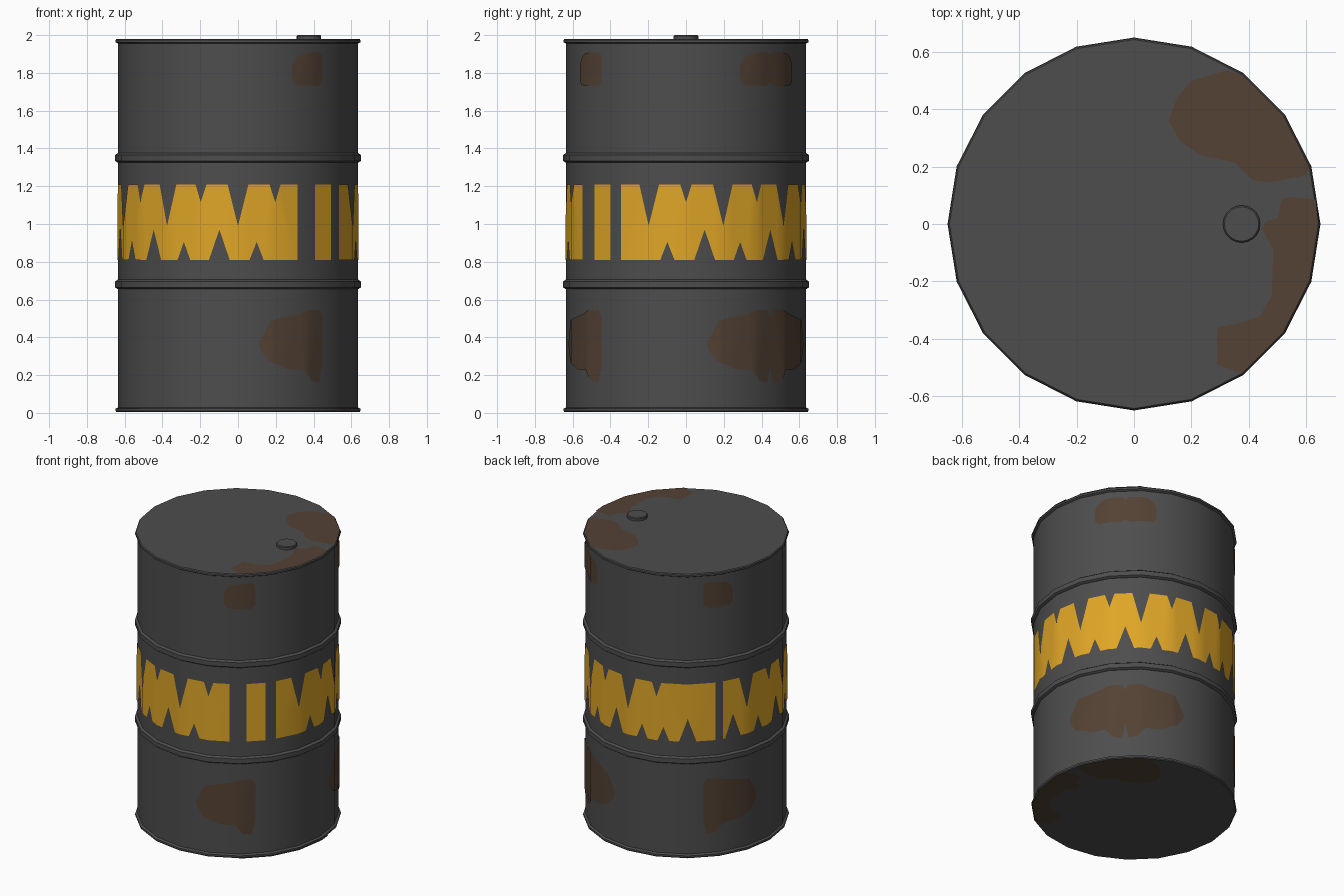
import bpy, bmesh
from math import radians, cos, sin, floor

if "Cube" in bpy.data.objects:
    bpy.data.objects.remove(bpy.data.objects["Cube"])

SIDES, R = 20, 0.635
STEP = 360 / SIDES


def material(name, rgb):
    m = bpy.data.materials.new(name)
    m.use_nodes = True
    m.diffuse_color = (*rgb, 1)
    m.node_tree.nodes["Principled BSDF"].inputs["Base Color"].default_value = (*rgb, 1)
    return m


GREY = material("dark grey metal", (0.075, 0.075, 0.075))
YELLOW = material("warning yellow", (0.74, 0.38, 0.02))
RUST = material("rust brown", (0.088, 0.054, 0.034))


def finish(bm, name, mat):
    mesh = bpy.data.meshes.new(name)
    bm.to_mesh(mesh)
    bm.free()
    mesh.materials.append(mat)
    obj = bpy.data.objects.new(name, mesh)
    bpy.context.collection.objects.link(obj)
    bpy.ops.object.select_all(action="DESELECT")
    obj.select_set(True)
    bpy.context.view_layer.objects.active = obj
    bpy.ops.object.shade_smooth_by_angle(angle=radians(30))
    return obj


def lathe(name, profile, mat=GREY, closed=False):
    """Revolve an (r, z) profile around the z axis."""
    bm = bmesh.new()
    vs = [bm.verts.new((r, 0, z)) for r, z in profile]
    pairs = list(zip(vs, vs[1:])) + ([(vs[-1], vs[0])] if closed else [])
    edges = [bm.edges.new(p) for p in pairs]
    bmesh.ops.spin(bm, geom=vs + edges, cent=(0, 0, 0), axis=(0, 0, 1),
                   angle=radians(360), steps=SIDES)
    bmesh.ops.remove_doubles(bm, verts=bm.verts, dist=1e-4)
    bmesh.ops.recalc_face_normals(bm, faces=bm.faces)
    return finish(bm, name, mat)


def flat_polygon(points):
    """Triangulated polygon facing +z."""
    bm = bmesh.new()
    face = bm.faces.new([bm.verts.new((u, v, 0)) for u, v in points])
    face.normal_update()
    if face.normal.z < 0:
        face.normal_flip()
    bmesh.ops.triangulate(bm, faces=bm.faces)
    return bm


def on_wall(deg, z, r):
    """Point on the faceted wall at an angle and height."""
    k = floor(deg / STEP)
    t = deg / STEP - k
    a, b = radians(k * STEP), radians((k + 1) * STEP)
    return (r * (cos(a) * (1 - t) + cos(b) * t), r * (sin(a) * (1 - t) + sin(b) * t), z)


def wall_decal(name, points, mat):
    """Wrap an (angle, z) polygon around the wall."""
    bm = flat_polygon(points)
    lo, hi = min(p[0] for p in points), max(p[0] for p in points)
    for k in range(floor(lo / STEP), floor(hi / STEP) + 2):
        bmesh.ops.bisect_plane(bm, geom=bm.verts[:] + bm.edges[:] + bm.faces[:],
                               plane_co=(k * STEP, 0, 0), plane_no=(1, 0, 0), dist=1e-4)
    for v in bm.verts:
        v.co = on_wall(v.co.x, v.co.y, R + 0.004)
    return finish(bm, name, mat)


def lid_decal(name, points, rim_angles):
    """Rust sheet on both the top and the bottom lid, reaching the rim."""
    rim = [(0.643 * cos(radians(a)), 0.643 * sin(radians(a))) for a in rim_angles]
    for side, z in (("top", 1.983), ("bottom", 0.001)):
        bm = flat_polygon(points + rim)
        for v in bm.verts:
            v.co.z = z
        if side == "bottom":
            bmesh.ops.reverse_faces(bm, faces=bm.faces)
        finish(bm, f"{side}_{name}", RUST)


# Drum wall, lids with rolled rims, and the two hoops
lathe("drum_wall", [(0, 0.02), (R, 0.02), (R, 1.96), (0, 1.96)])
for name, s in (("top_lid", 1), ("bottom_lid", -1)):
    lathe(name, [(r, 0.992 + s * d) for r, d in
                 ((0, 0.988), (0.643, 0.988), (0.648, 0.982), (0.648, 0.97),
                  (0.634, 0.962), (0, 0.962))])
for name, z in (("lower_hoop", 0.68), ("upper_hoop", 1.35)):
    lathe(name, [(0.62, z - 0.027), (0.637, z - 0.025), (0.65, z - 0.016),
                 (0.65, z + 0.016), (0.637, z + 0.025), (0.62, z + 0.027)], closed=True)

# Filler cap on the top lid
cap = lathe("filler_cap", [(0, 1.97), (0.065, 1.97), (0.065, 1.995), (0.06, 2), (0, 2)])
cap.location.x = 0.375

# Yellow warning band with triangular notches
LOW, HIGH = 0.81, 1.21


def notch(deg, edge):
    deep = deg % 36 in (9, 18)
    if edge == HIGH:
        half, tip = (5, 0.99) if deep else (2.8, 1.115)
    else:
        half, tip = (5, 0.97) if deep else (3.4, 0.905)
    return [(deg - half, edge), (deg, tip), (deg + half, edge)]


def band(name, start, end, bottom, top):
    pts = [(start, LOW)]
    for d in bottom:
        pts += notch(d, LOW)
    pts += [(end, LOW), (end, HIGH)]
    for d in reversed(top):
        pts += reversed(notch(d, HIGH))
    wall_decal(name, pts + [(start, HIGH)], YELLOW)


band("warning_band_right", 327.3, 502, [*range(351, 460, 18), 472, 486], range(342, 469, 18))
band("warning_band_left", 146.5, 300, range(153, 280, 18), range(162, 289, 18))
band("warning_band_strip", 310, 320.8, [], [])

# Rust patches on the wall: one lobe, repeated and mirrored about seam angles
LOWER = [(0, 0.51), (-2, 0.545), (-9, 0.545), (-14, 0.525), (-29, 0.49), (-35, 0.37),
         (-34, 0.33), (-30, 0.275), (-20, 0.23), (-12, 0.23), (-7, 0.17), (-2, 0.16), (0, 0.26)]
UPPER = [(0, 1.89), (-2, 1.91), (-12, 1.905), (-16, 1.88), (-18, 1.84),
         (-18, 1.76), (-16, 1.735), (-3, 1.73), (0, 1.75)]
for seam, sign in ((315, 1), (45, 1), (45, -1), (135, -1)):
    for label, lobe in (("lower", LOWER), ("upper", UPPER)):
        wall_decal(f"{label}_rust_patch", [(seam + sign * d, z) for d, z in lobe], RUST)

# Rust patches on the lids
lid_decal("rust_back", [(0.6, 0.17), (0.47, 0.145), (0.41, 0.155), (0.35, 0.215), (0.23, 0.24),
                        (0.16, 0.29), (0.12, 0.36), (0.15, 0.44), (0.2, 0.5), (0.32, 0.535)],
          (54, 36, 18))
lid_decal("rust_front", [(0.635, 0.085), (0.54, 0.095), (0.515, 0.085), (0.5, 0.02), (0.46, 0.01),
                         (0.445, -0.015), (0.485, -0.09), (0.48, -0.25), (0.44, -0.32),
                         (0.37, -0.345), (0.29, -0.36), (0.29, -0.49)],
          (-54, -36, -18, 0))
